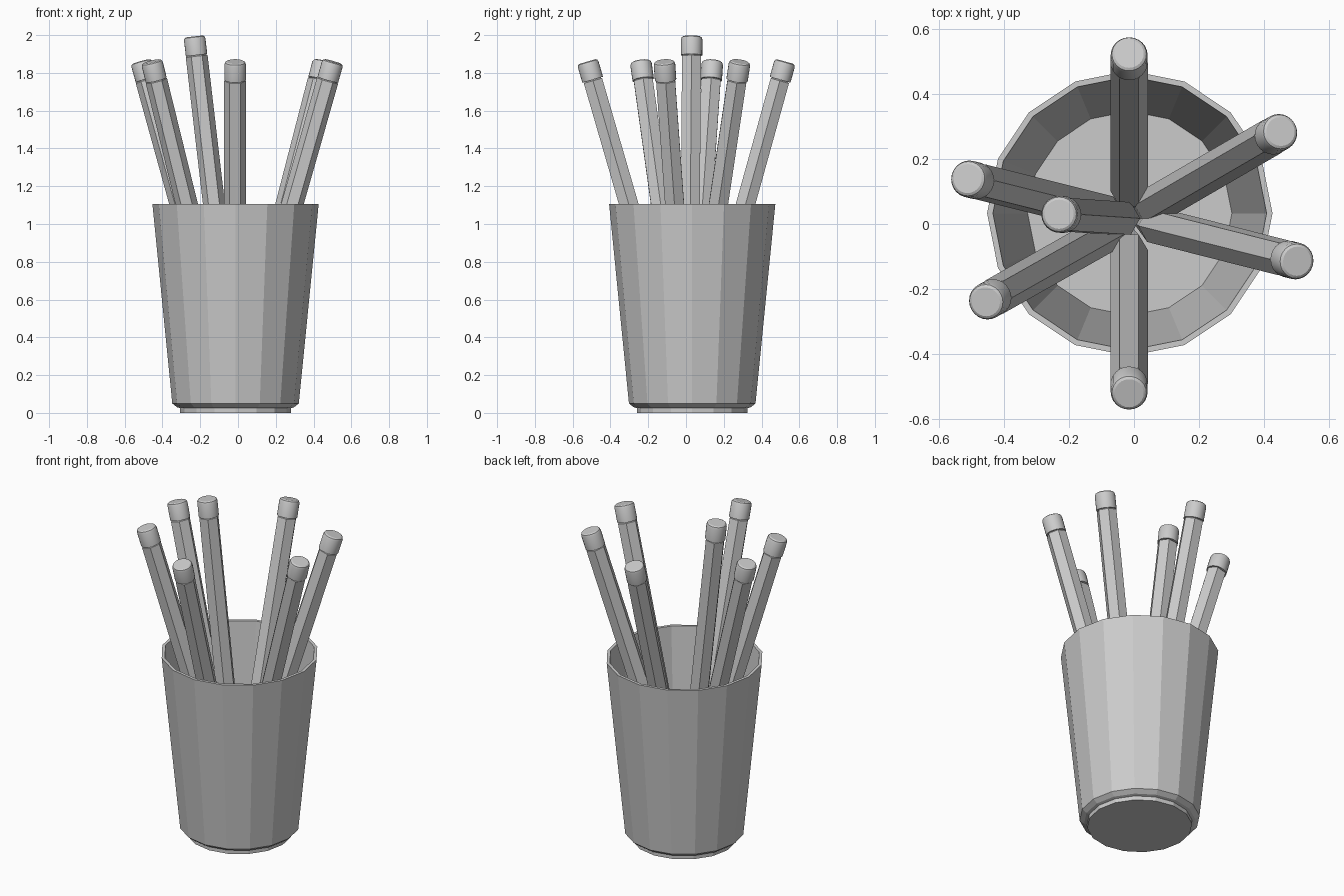
import bpy, math
from mathutils import Vector

if "Cube" in bpy.data.objects:
    bpy.data.objects.remove(bpy.data.objects["Cube"])

grey = bpy.data.materials.new("plain_grey")
grey.diffuse_color = (0.6, 0.6, 0.6, 1)
grey.use_nodes = True
grey.node_tree.nodes["Principled BSDF"].inputs["Base Color"].default_value = grey.diffuse_color


def lathe(name, profile, sides):
    """Revolve (radius, z) points about z; a zero radius makes one pole vertex."""
    verts, faces, rings = [], [], []
    for r, z in profile:
        n = 1 if r == 0 else sides
        start = len(verts)
        for i in range(n):
            a = 2 * math.pi * i / sides
            verts.append((r * math.cos(a), r * math.sin(a), z))
        rings.append([start + (i % n) for i in range(sides)])
    for a, b in zip(rings, rings[1:]):
        for i in range(sides):
            j = (i + 1) % sides
            quad = list(dict.fromkeys((a[i], a[j], b[j], b[i])))
            faces.append(quad)
    mesh = bpy.data.meshes.new(name)
    mesh.from_pydata(verts, [], faces)
    mesh.materials.append(grey)
    ob = bpy.data.objects.new(name, mesh)
    bpy.context.collection.objects.link(ob)
    return ob


# tapered 16-sided cup with a recessed foot and thin wall
cup = lathe("cup", [(0, 0), (0.293, 0), (0.293, 0.025), (0.31, 0.03), (0.335, 0.05),
                    (0.44, 1.105), (0.422, 1.105), (0.315, 0.05), (0, 0.05)], 16)
cup.location = (-0.013, 0.033, 0)

# pencils: (bottom x, y), (top x, y, z)
PENCILS = [
    ((-0.015, 0.025), (-0.015, 0.525, 1.86)),
    ((-0.013, 0.015), (0.452, 0.285, 1.86)),
    ((-0.01, 0.015), (0.503, -0.115, 1.86)),
    ((-0.015, 0.0), (-0.015, -0.522, 1.86)),
    ((-0.015, 0.01), (-0.457, -0.24, 1.86)),
    ((-0.015, 0.015), (-0.513, 0.14, 1.86)),
    ((-0.005, 0.015), (-0.231, 0.03, 1.993)),
]
for n, (b, t) in enumerate(PENCILS, 1):
    bottom, top = Vector((*b, 0.06)), Vector(t)
    axis = top - bottom
    L = axis.length
    turn = Vector((0, 0, 1)).rotation_difference(axis)
    # sharpened hexagonal body
    body = lathe(f"pencil_{n}", [(0, 0), (0.058, 0.29), (0.058, L - 0.106),
                                 (0.05, L - 0.1), (0, L - 0.1)], 6)
    # round eraser with a bevelled end
    eraser = lathe(f"eraser_{n}", [(0, L - 0.1), (0.057, L - 0.1), (0.057, L - 0.016),
                                   (0.053, L - 0.005), (0.045, L), (0, L)], 24)
    for ob in (body, eraser):
        ob.rotation_mode = 'QUATERNION'
        ob.rotation_quaternion = turn
        ob.location = bottom
    for p in eraser.data.polygons:
        p.use_smooth = abs(p.normal.z) < 0.9
    eraser.data.set_sharp_from_angle(angle=math.radians(25))
